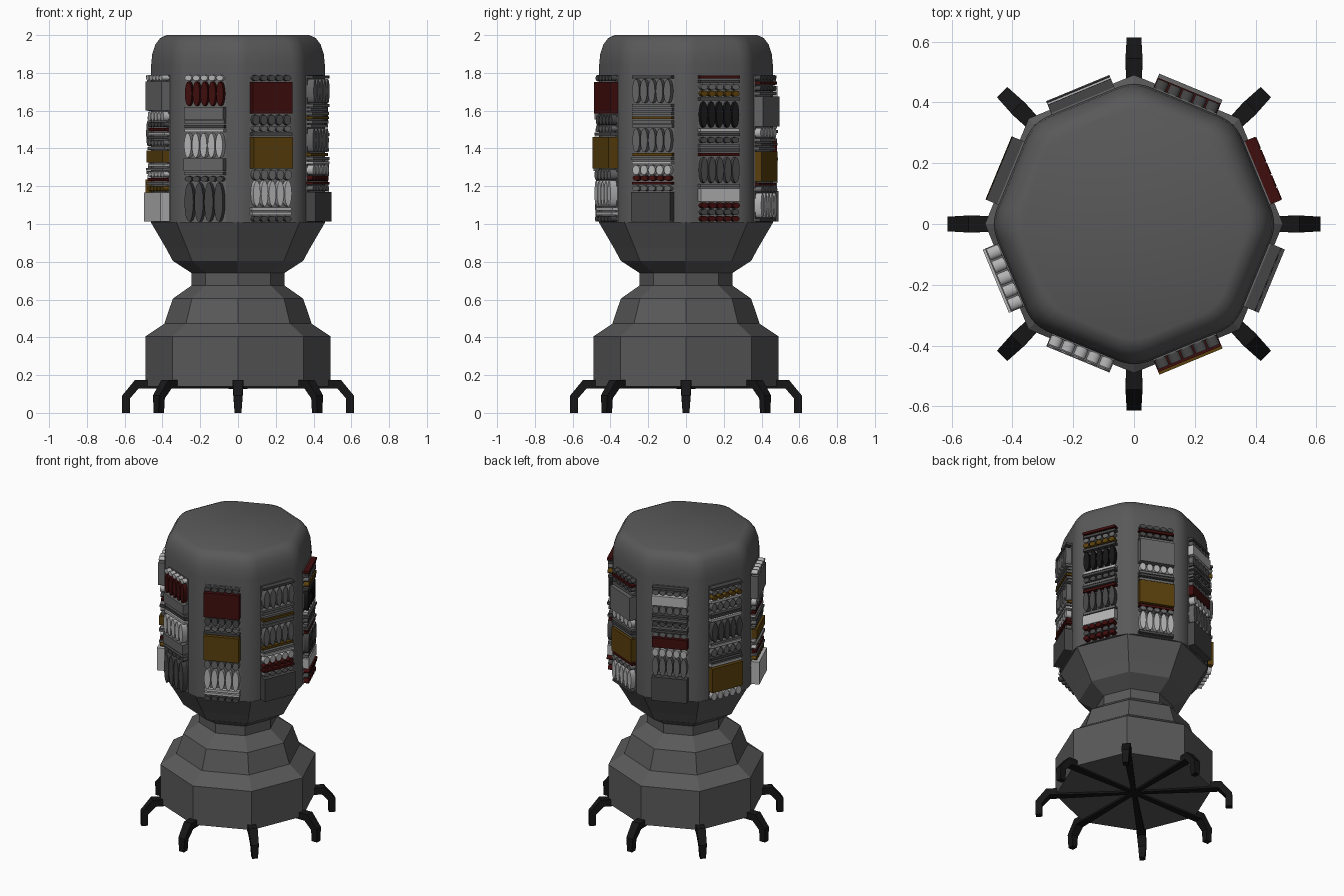
import bpy, bmesh, math, random
from mathutils import Matrix, Vector

if "Cube" in bpy.data.objects:
    bpy.data.objects.remove(bpy.data.objects["Cube"])

random.seed(4)
COLORS = {'s': ("shell_grey", (0.10, 0.10, 0.10)), 'k': ("dark_grey", (0.06, 0.06, 0.06)),
          'g': ("mid_grey", (0.13, 0.13, 0.13)), 'w': ("pale_grey", (0.45, 0.45, 0.45)),
          'r': ("deep_red", (0.05, 0.004, 0.004)), 'y': ("amber", (0.10, 0.05, 0.004)),
          'x': ("black", (0.008, 0.008, 0.008))}
MATS = {}
for key, (name, rgb) in COLORS.items():
    MATS[key] = bpy.data.materials.new(name)
    MATS[key].diffuse_color = (*rgb, 1)
SLOTS = list(COLORS)


def finish(bm, name, keys, smooth=None):
    bmesh.ops.recalc_face_normals(bm, faces=bm.faces)
    mesh = bpy.data.meshes.new(name)
    bm.to_mesh(mesh)
    bm.free()
    for k in keys:
        mesh.materials.append(MATS[k])
    ob = bpy.data.objects.new(name, mesh)
    bpy.context.collection.objects.link(ob)
    if smooth:
        bpy.ops.object.select_all(action='DESELECT')
        ob.select_set(True)
        bpy.context.view_layer.objects.active = ob
        bpy.ops.object.shade_smooth_by_angle(angle=math.radians(smooth))
    return ob


def octagon_loft(profile):
    """Stack of octagons (corners on the axes) from (radius, z) pairs, capped."""
    bm = bmesh.new()
    rings = [[bm.verts.new((r * math.cos(i * math.pi / 4), r * math.sin(i * math.pi / 4), z))
              for i in range(8)] for r, z in profile]
    for a, b in zip(rings, rings[1:]):
        for i in range(8):
            j = (i + 1) % 8
            bm.faces.new((a[i], a[j], b[j], b[i]))
    bm.faces.new(rings[0][::-1])
    bm.faces.new(rings[-1])
    return bm


# faceted pedestal, neck and flared collar
finish(octagon_loft([(0.49, 0.14), (0.49, 0.405), (0.39, 0.472), (0.345, 0.605), (0.245, 0.675),
                     (0.245, 0.74), (0.345, 0.805), (0.383, 0.875), (0.462, 1.01)]),
       "pedestal", ['s'])

# upper housing with a rounded top and softened corners
bm = octagon_loft([(0.472, 1.008), (0.472, 1.84), (0.466, 1.90), (0.45, 1.95),
                   (0.424, 1.985), (0.39, 2.0)])
upright = [e for e in bm.edges if abs(e.verts[0].co.z - e.verts[1].co.z) > 0.01]
bmesh.ops.bevel(bm, geom=upright, offset=0.05, offset_type='OFFSET', segments=3,
                profile=0.5, affect='EDGES', clamp_overlap=True)
finish(bm, "upper_housing", ['s'], 35)


# component panels: each row is a kind letter plus a colour letter, top to bottom
# t thin bar, b low block, B tall block, d small discs, D discs, o ovals, O tall ovals
HEIGHT = {'t': 4, 'b': 13, 'B': 30, 'd': 6, 'D': 10, 'o': 24, 'O': 38}
PANELS = {
    -112.5: "dw or bg tg tk tw ow bg tg dk Ok",
    -67.5: "dk Br Dk dg tk By Dg ow tw tw dk",
    -22.5: "tk og tg tg tg ty tg tg og ty tg tw Dw dr tr dg Bk",
    22.5: "tr tk dg dy tk ox tw tk dk tg tk tr ok tg bw dr dk dr",
    67.5: "dk tr dk tg Bg Dw tg tk tg By tr dg ow tk",
    112.5: "tk dg bw Dg tk tg dk tg tk dg br Dw og Bk",
    157.5: "tk dg dy tw Dg tg tk tw ok tg tw Dg tk tk tw By Dw",
    -157.5: "dw Bg Dw dk tr tw tk dg tg by tw tg dw tr tg dy Bw",
}
TOP, BOTTOM, HALF, INNER = 1.79, 1.01, 0.1125, 0.425


def paint(verts, key):
    for f in {f for v in verts for f in v.link_faces}:
        f.material_index = SLOTS.index(key)


def block(bm, outer, half, z0, z1, key):
    m = Matrix.Translation(((INNER + outer) / 2, 0, (z0 + z1) / 2)) @ \
        Matrix.Diagonal((outer - INNER, 2 * half, z1 - z0, 1))
    paint(bmesh.ops.create_cube(bm, size=1, matrix=m)['verts'], key)


def discs(bm, outer, count, z0, z1, key):
    step = 2 * HALF / count
    for i in range(count):
        m = Matrix.Translation(((INNER + outer) / 2, -HALF + step * (i + 0.5), (z0 + z1) / 2)) @ \
            Matrix.Diagonal((outer - INNER, step * 0.9, z1 - z0, 1)) @ \
            Matrix.Rotation(math.pi / 2, 4, 'Y')
        paint(bmesh.ops.create_cone(bm, cap_ends=True, segments=16, radius1=0.5, radius2=0.5,
                                    depth=1, matrix=m)['verts'], key)


for n, (angle, text) in enumerate(PANELS.items()):
    rows = text.split()
    scale = (TOP - BOTTOM) / sum(HEIGHT[r[0]] for r in rows)
    bm = bmesh.new()
    block(bm, 0.441, HALF, BOTTOM, TOP, 'g')
    z = TOP
    for kind, key in rows:
        z0 = z - HEIGHT[kind] * scale
        gap = min(0.004, (z - z0) * 0.15)
        if kind in 'tbB':
            outer = {'t': 0.472, 'b': 0.477, 'B': 0.484}[kind] + random.uniform(-0.006, 0.008)
            block(bm, outer, HALF, z0 + gap, z - gap, key)
        else:
            outer = 0.474 + random.uniform(-0.005, 0.007)
            discs(bm, outer, 4 if kind == 'O' else 5, z0 + gap / 2, z - gap / 2, key)
        z = z0
    bm.transform(Matrix.Rotation(math.radians(angle), 4, 'Z'))
    finish(bm, f"component_panel_{n + 1}", SLOTS, 35)

# bent legs: (outer r, z), (inner r, z), half width along the limb
LEG = [((0.0, 0.165), (0.0, 0.128), 0.014), ((0.44, 0.175), (0.44, 0.128), 0.024),
       ((0.545, 0.175), (0.525, 0.130), 0.028), ((0.613, 0.092), (0.572, 0.077), 0.024),
       ((0.613, 0.0), (0.572, 0.0), 0.018)]
for n in range(8):
    bm = bmesh.new()
    rings = [[bm.verts.new((p[0], s * w, p[1])) for p, s in ((a, -1), (a, 1), (b, 1), (b, -1))]
             for a, b, w in LEG]
    for a, b in zip(rings, rings[1:]):
        for i in range(4):
            bm.faces.new((a[i], a[(i + 1) % 4], b[(i + 1) % 4], b[i]))
    bm.faces.new(rings[0])
    bm.faces.new(rings[-1])
    bm.transform(Matrix.Rotation(n * math.pi / 4, 4, 'Z'))
    finish(bm, f"leg_{n + 1}", ['x'])

# hub joining the legs underneath
bm = bmesh.new()
bmesh.ops.create_cone(bm, cap_ends=True, segments=16, radius1=0.05, radius2=0.05, depth=0.03,
                      matrix=Matrix.Translation((0, 0, 0.142)))
finish(bm, "leg_hub", ['x'])

for m in bpy.data.materials:
    if m.users and not m.is_grease_pencil:
        m.use_nodes = True
        m.node_tree.nodes["Principled BSDF"].inputs["Base Color"].default_value = m.diffuse_color
